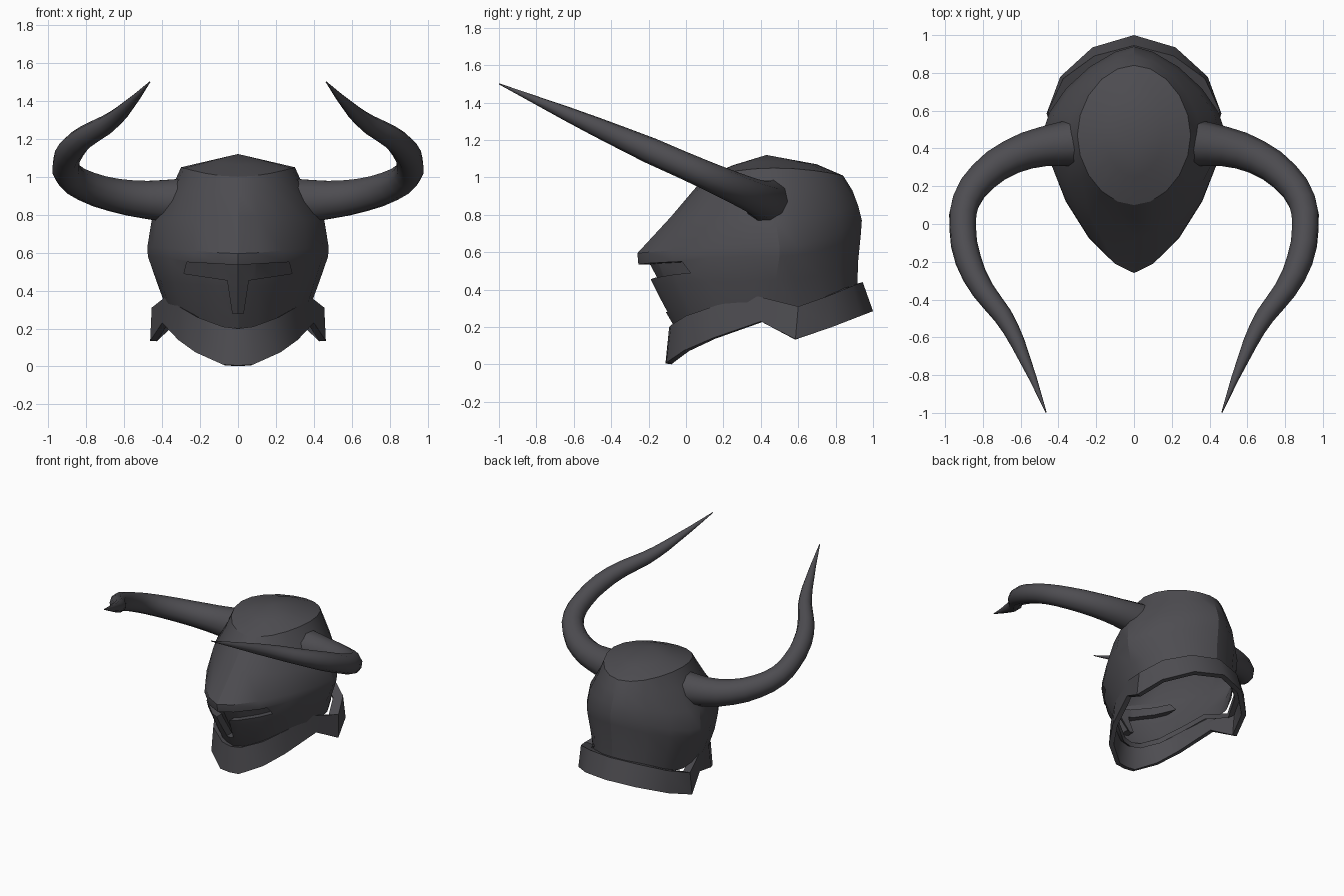
import bpy, bmesh, math

if "Cube" in bpy.data.objects:
    bpy.data.objects.remove(bpy.data.objects["Cube"])

steel = bpy.data.materials.new("dark_steel")
steel.diffuse_color = (0.075, 0.073, 0.082, 1)
steel.use_nodes = True
steel.node_tree.nodes["Principled BSDF"].inputs["Base Color"].default_value = steel.diffuse_color


def make_object(name, bm):
    mesh = bpy.data.meshes.new(name)
    bm.to_mesh(mesh)
    bm.free()
    mesh.materials.append(steel)
    ob = bpy.data.objects.new(name, mesh)
    bpy.context.collection.objects.link(ob)
    return ob


def activate(ob):
    bpy.ops.object.select_all(action='DESELECT')
    ob.select_set(True)
    bpy.context.view_layer.objects.active = ob


def smooth(ob, angle):
    activate(ob)
    bpy.ops.object.shade_smooth_by_angle(angle=math.radians(angle))


def loft(bm, rings):
    """Bridge closed rings listed from top to bottom; returns their vertices."""
    rows = [[bm.verts.new(p) for p in ring] for ring in rings]
    n = len(rows[0])
    for a, b in zip(rows, rows[1:]):
        for i in range(n):
            j = (i + 1) % n
            bm.faces.new((a[i], b[i], b[j], a[j]))
    return rows


def mirrored(half):
    """Complete a half ring (front centre to back centre) across x = 0."""
    return half + [(-x, y, z) for x, y, z in reversed(half[1:-1])]


def egg_ring(front, back, mid, width, zf, zs, zb, pf, pb, steps=10):
    """Ring with a pointed front and a rounder back."""
    half = []
    for i in range(steps + 1):
        t = math.pi * i / steps
        c, s = math.cos(t), math.sin(t)
        p = pf if c > 0 else pb
        r = abs(c) ** (2 / p)
        x = width * max(s, 0) ** (2 / p) if 0 < i < steps else 0
        y = mid + ((front if c > 0 else back) - mid) * r
        z = zs + ((zf if c > 0 else zb) - zs) * r * r
        half.append((x, y, z))
    return mirrored(half)


def subtract(ob, cutter):
    activate(ob)
    cut = ob.modifiers.new("cut", 'BOOLEAN')
    cut.operation = 'DIFFERENCE'
    cut.solver = 'EXACT'
    cut.object = cutter
    bpy.ops.object.modifier_apply(modifier=cut.name)
    bpy.data.objects.remove(cutter, do_unlink=True)


# Helmet shell: front, back, middle, half width, heights, front/back roundness
shell_rings = [
    (0.25, 0.70, 0.46, 0.15, 1.065, 1.085, 1.07, 1.9, 2.0),
    (0.10, 0.84, 0.47, 0.30, 1.00, 1.05, 1.01, 1.9, 1.9),
    (0.03, 0.89, 0.47, 0.355, 0.92, 0.93, 0.93, 1.75, 1.7),
    (-0.08, 0.92, 0.48, 0.455, 0.79, 0.77, 0.85, 1.6, 1.55),
    (-0.26, 0.94, 0.50, 0.478, 0.595, 0.63, 0.77, 1.5, 1.5),
    (-0.255, 0.935, 0.50, 0.475, 0.54, 0.58, 0.70, 1.55, 1.5),
    (-0.19, 0.92, 0.48, 0.43, 0.42, 0.45, 0.55, 1.7, 1.65),
    (-0.055, 0.915, 0.48, 0.375, 0.19, 0.30, 0.38, 1.85, 1.85),
]


def egg_solid(name, inset):
    """Closed body from the shell rings; the bottom tip is removed later."""
    rings = [(f + inset, b - inset, m, w - inset, *rest)
             for f, b, m, w, *rest in shell_rings]
    bm = bmesh.new()
    rows = loft(bm, [egg_ring(*r) for r in rings])
    peak = bm.verts.new((0, 0.43, 1.12 - inset))
    tip = bm.verts.new((0, 0.43, -0.6))
    n = len(rows[0])
    for i in range(n):
        j = (i + 1) % n
        bm.faces.new((peak, rows[0][i], rows[0][j]))
        bm.faces.new((tip, rows[-1][j], rows[-1][i]))
    return make_object(name, bm)


# T-shaped eye and breath slit, recessed into the front
half_slit = [(0, 0.535), (0.27, 0.55), (0.285, 0.49), (0.055, 0.455), (0.028, 0.28)]
outline = half_slit + [(-x, z) for x, z in reversed(half_slit[1:])]
bm = bmesh.new()
face = bm.faces.new([bm.verts.new((x, -0.5, z)) for x, z in outline])
ext = bmesh.ops.extrude_face_region(bm, geom=[face])
for v in ext["geom"]:
    if isinstance(v, bmesh.types.BMVert):
        v.co.y = 0.25
bmesh.ops.recalc_face_normals(bm, faces=bm.faces)
slit = make_object("slit_cutter", bm)
subtract(slit, egg_solid("slit_floor", 0.06))
shell = egg_solid("helmet_shell", 0.0)
subtract(shell, slit)

# Open the bottom of the shell
bm = bmesh.new()
bm.from_mesh(shell.data)
bmesh.ops.delete(bm, geom=[v for v in bm.verts if v.co.z < -0.3], context='VERTS')
bm.to_mesh(shell.data)
bm.free()
smooth(shell, 24)

# Neck collar with dipped side corners and a ledge reaching in to the shell
collar_top = [(0, -0.09, 0.20), (0.08, -0.08, 0.21), (0.215, 0.0, 0.26), (0.31, 0.16, 0.315),
              (0.385, 0.38, 0.365), (0.455, 0.60, 0.31), (0.375, 0.77, 0.37),
              (0.21, 0.89, 0.42), (0, 0.945, 0.44)]
collar_low = [(0, -0.11, 0.005), (0.08, -0.105, 0.01), (0.225, -0.01, 0.075),
              (0.315, 0.14, 0.14), (0.40, 0.40, 0.23), (0.463, 0.585, 0.135),
              (0.39, 0.78, 0.20), (0.22, 0.935, 0.26), (0, 1.0, 0.285)]
ledge = [(x * 0.84, 0.44 + (y - 0.44) * 0.88, z - 0.015) for x, y, z in collar_top]
bm = bmesh.new()
loft(bm, [mirrored(ledge), mirrored(collar_top), mirrored(collar_low)])
collar = make_object("neck_collar", bm)
activate(collar)
mod = collar.modifiers.new("thickness", 'SOLIDIFY')
mod.thickness = 0.035
mod.offset = -1
bpy.ops.object.modifier_apply(modifier=mod.name)
smooth(collar, 35)

# Curved horns: x, y, radius; every horn lies in one sloping plane
horn_path = [(0.31, 0.43, 0.125), (0.48, 0.41, 0.105), (0.65, 0.355, 0.092),
             (0.80, 0.25, 0.083), (0.89, 0.12, 0.076), (0.907, -0.02, 0.072),
             (0.878, -0.19, 0.07), (0.80, -0.35, 0.06), (0.695, -0.485, 0.051),
             (0.615, -0.63, 0.039), (0.465, -0.998, 0.003)]
for side, label in ((1, "right"), (-1, "left")):
    curve = bpy.data.curves.new("horn_" + label, 'CURVE')
    curve.dimensions = '3D'
    curve.bevel_depth = 1
    curve.bevel_resolution = 3
    curve.resolution_u = 2
    curve.use_fill_caps = True
    spline = curve.splines.new('BEZIER')
    spline.bezier_points.add(len(horn_path) - 1)
    for p, (x, y, r) in zip(spline.bezier_points, horn_path):
        p.co = (side * x, y, 0.87 + (0.43 - y) * 0.441)
        p.radius = r
        p.handle_left_type = p.handle_right_type = 'AUTO'
    curve.materials.append(steel)
    horn = bpy.data.objects.new("horn_" + label, curve)
    bpy.context.collection.objects.link(horn)
    activate(horn)
    bpy.ops.object.convert(target='MESH')
    smooth(bpy.context.view_layer.objects.active, 40)
